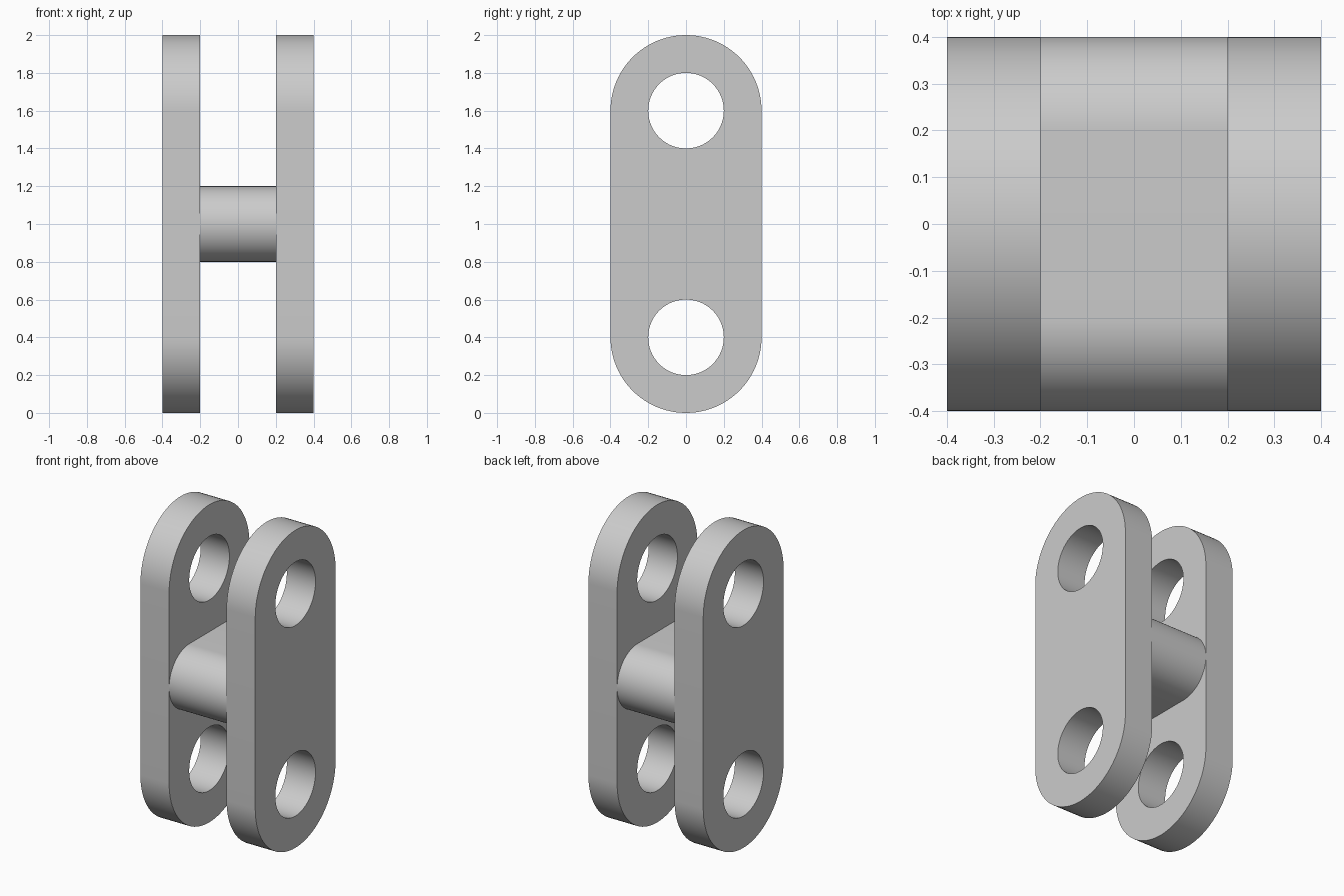
import bpy
import bmesh
from math import cos, sin, pi, radians
from mathutils import Vector

cube = bpy.data.objects.get("Cube")
if cube:
    bpy.data.objects.remove(cube, do_unlink=True)

GREY = (0.6, 0.6, 0.6, 1)
grey = bpy.data.materials.new("grey_metal")
grey.use_nodes = True
grey.diffuse_color = GREY
grey.node_tree.nodes["Principled BSDF"].inputs["Base Color"].default_value = GREY

STEPS = 48   # segments per half circle


def arc(cy, cz, r, start, sweep, closed=False):
    """Points on an arc in the y-z plane."""
    count = STEPS * 2 if closed else STEPS + 1
    angles = [start + sweep * i / (count if closed else STEPS) for i in range(count)]
    return [(cy + r * cos(a), cz + r * sin(a)) for a in angles]


def extrude_loops(name, loops, x0, x1):
    """Fill an outline with its holes and extrude it along x."""
    bm = bmesh.new()
    for loop in loops:
        verts = [bm.verts.new((x0, y, z)) for y, z in loop]
        for a, b in zip(verts, verts[1:] + verts[:1]):
            bm.edges.new((a, b))
    if len(loops) > 1:
        bmesh.ops.triangle_fill(bm, use_beauty=True, edges=bm.edges[:],
                                normal=Vector((1, 0, 0)))
    else:
        bm.faces.new(bm.verts[:])
    result = bmesh.ops.extrude_face_region(bm, geom=bm.faces[:], use_keep_orig=True)
    moved = [v for v in result["geom"] if isinstance(v, bmesh.types.BMVert)]
    bmesh.ops.translate(bm, verts=moved, vec=(x1 - x0, 0, 0))
    bmesh.ops.recalc_face_normals(bm, faces=bm.faces[:])
    mesh = bpy.data.meshes.new(name)
    bm.to_mesh(mesh)
    bm.free()
    mesh.materials.append(grey)
    obj = bpy.data.objects.new(name, mesh)
    bpy.context.collection.objects.link(obj)
    bpy.ops.object.select_all(action="DESELECT")
    obj.select_set(True)
    bpy.context.view_layer.objects.active = obj
    bpy.ops.object.shade_smooth_by_angle(angle=radians(30))


# Side plates: upright rounded slabs with two round holes
plate = arc(0, 1.6, 0.4, 0, pi) + arc(0, 0.4, 0.4, pi, pi)
holes = [arc(0, z, 0.2, 0, 2 * pi, closed=True) for z in (0.4, 1.6)]
extrude_loops("left_plate", [plate] + holes, 0.2, 0.4)
extrude_loops("right_plate", [plate] + holes, -0.4, -0.2)

# Crossbar: flat bar with rounded front and back
bar = arc(0.2, 1, 0.2, -pi / 2, pi) + arc(-0.2, 1, 0.2, pi / 2, pi)
extrude_loops("crossbar", [bar], -0.2, 0.2)
